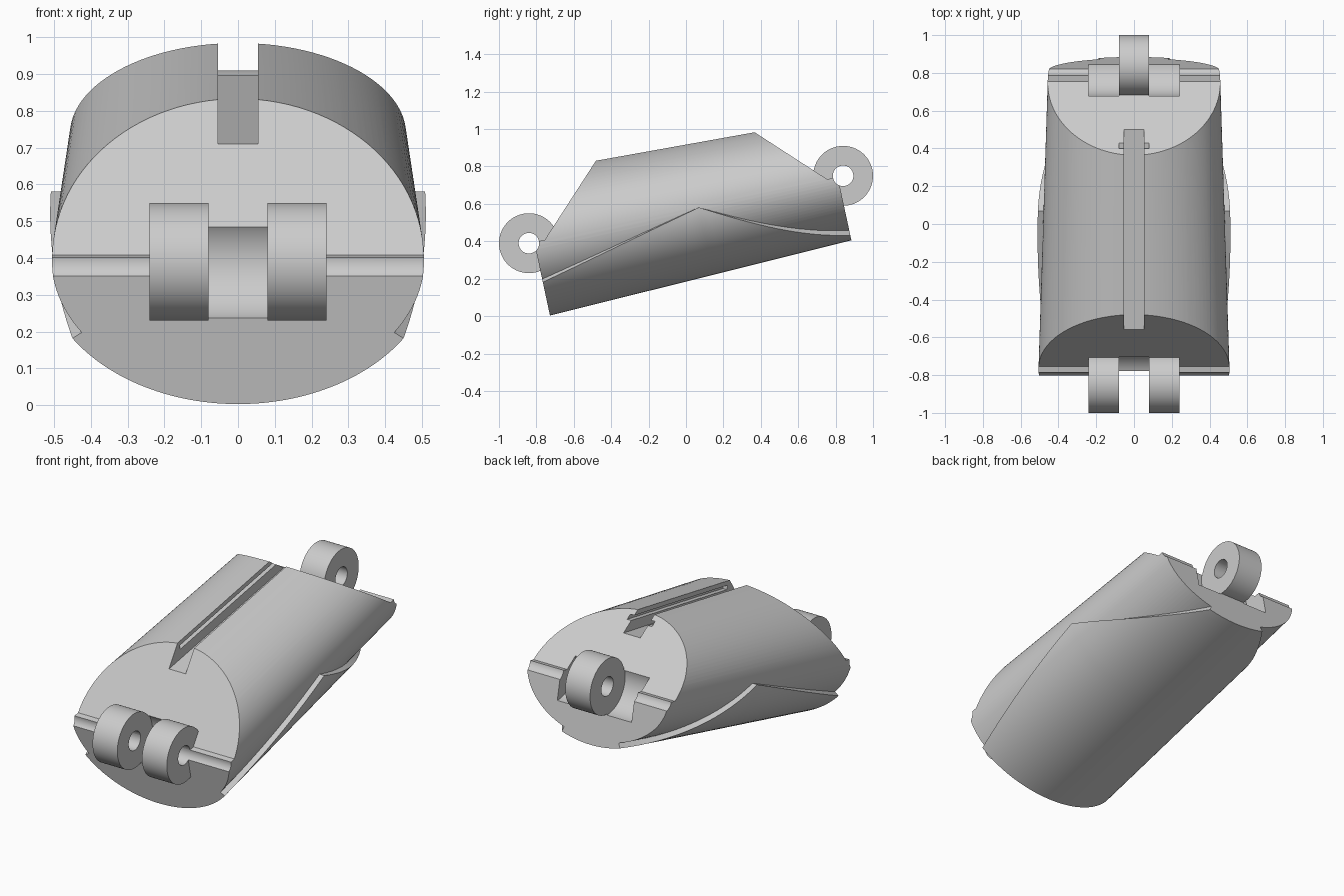
import bpy, bmesh, math
from mathutils import Matrix, Vector

if "Cube" in bpy.data.objects:
    bpy.data.objects.remove(bpy.data.objects["Cube"], do_unlink=True)

# The segment is designed along y, then tilted up towards the back
TILT = Matrix.Translation((0, 0, 0.57)) @ Matrix.Rotation(math.radians(12.1), 4, "X")
END = 0.83          # end faces
PIVOT = 0.859       # hinge pins
STEP = 0.03         # thickness of the lower shell

grey = bpy.data.materials.new("plain_grey")
grey.use_nodes = True
grey.diffuse_color = (0.6, 0.6, 0.6, 1)
grey.node_tree.nodes["Principled BSDF"].inputs["Base Color"].default_value = (0.6, 0.6, 0.6, 1)


def loft(name, rings):
    """Closed solid through a list of equal rings of points."""
    bm = bmesh.new()
    loops = [[bm.verts.new(TILT @ Vector(p)) for p in ring] for ring in rings]
    n = len(loops[0])
    for a, b in zip(loops, loops[1:]):
        for i in range(n):
            j = (i + 1) % n
            bm.faces.new((a[i], a[j], b[j], b[i]))
    bm.faces.new(loops[0])
    bm.faces.new(loops[-1])
    bmesh.ops.recalc_face_normals(bm, faces=bm.faces)
    mesh = bpy.data.meshes.new(name)
    bm.to_mesh(mesh)
    bm.free()
    mesh.materials.append(grey)
    obj = bpy.data.objects.new(name, mesh)
    bpy.context.collection.objects.link(obj)
    return obj


def prism(name, outline, x0, x1):
    """Side outline of (y, z) points extruded across x."""
    return loft(name, [[(x, y, z) for y, z in outline] for x in (x0, x1)])


def barrel(name, y, radius, x0, x1, sides=64):
    angles = [math.tau * i / sides for i in range(sides)]
    return prism(name, [(y + radius * math.cos(a), radius * math.sin(a)) for a in angles], x0, x1)


def combine(target, tool, operation):
    mod = target.modifiers.new(operation.lower(), "BOOLEAN")
    mod.operation = operation
    mod.solver = "EXACT"
    mod.object = tool
    bpy.context.view_layer.objects.active = target
    bpy.ops.object.modifier_apply(modifier=mod.name)
    bpy.data.objects.remove(tool, do_unlink=True)


def oval(y, angle, grow=0.0):
    """Point on the tapering elliptical skin."""
    half_w = 0.481 - 0.0313 * y + grow
    half_h = 0.344 - 0.0337 * y + grow
    return (half_w * math.cos(angle), y, half_h * math.sin(angle))


# Tapered oval body, trimmed to sloping ends with small ledges
SIDES = 112
body = loft("body", [[oval(y, math.tau * i / SIDES) for i in range(SIDES)] for y in (-0.9, 0.9)])
half = [(-END, -0.6), (-END, 0), (-0.772, 0), (-0.362, 0.41)]
trim = half + [(-y, z) for y, z in reversed(half)]
combine(body, prism("trim", trim, -0.7, 0.7), "INTERSECT")

# Slot along the top, with a thin side groove open at the back
slot = [(-0.9, 0.268), (0.9, 0.2025), (0.9, 0.6), (-0.9, 0.6)]
combine(body, prism("slot", slot, -0.054, 0.054), "DIFFERENCE")
groove = [(-0.4, 0.306), (0.9, 0.26), (0.9, 0.284), (-0.4, 0.33)]
combine(body, prism("groove", groove, -0.08, 0.08), "DIFFERENCE")

# Clearance pockets: one in the middle at the front, two at the back
for y, x0, x1 in ((-PIVOT, -0.08, 0.08), (PIVOT, -0.24, -0.08), (PIVOT, 0.08, 0.24)):
    combine(body, barrel("pocket", y, 0.165, x0, x1), "DIFFERENCE")

# Hinge knuckles: two at the front, one at the back
for y, x0, x1 in ((-PIVOT, -0.24, -0.08), (-PIVOT, 0.08, 0.24), (PIVOT, -0.08, 0.08)):
    combine(body, barrel("knuckle", y, 0.16, x0, x1), "UNION")

# Pin holes, which also scoop a groove across each ledge
for y in (-PIVOT, PIVOT):
    combine(body, barrel("pin", y, 0.055, -0.7, 0.7, 40), "DIFFERENCE")

# Raised lower shell, its edge peaking at mid-length
PEAK = 0.07
stations = [-END + (PEAK + END) * i / 16 for i in range(16)]
stations += [PEAK + (END - PEAK) * i / 16 for i in range(17)]
rings = []
for y in stations:
    edge = 0.01 + (0.63 * (PEAK - y) if y < PEAK else 1.53 * (y - PEAK))
    arc = [-edge - (math.pi - 2 * edge) * i / 56 for i in range(57)]
    rings.append([oval(y, a, STEP) for a in arc] + [oval(y, a, -0.015) for a in reversed(arc)])
shell = loft("lower_shell", rings)

# Smooth curved skins with crisp edges
for obj in (body, shell):
    bpy.ops.object.select_all(action="DESELECT")
    obj.select_set(True)
    bpy.context.view_layer.objects.active = obj
    bpy.ops.object.shade_smooth_by_angle(angle=math.radians(30))
